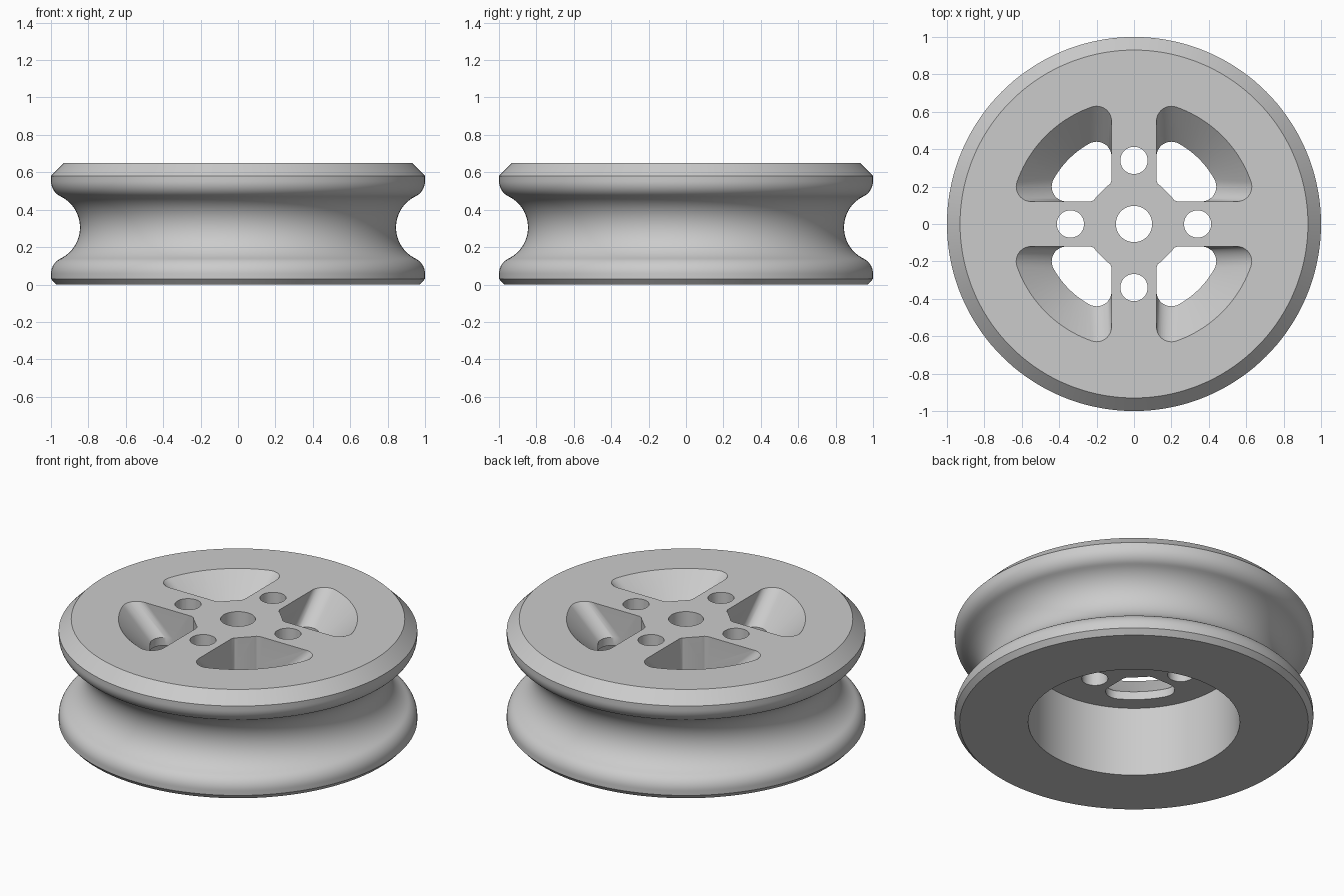
import bpy, bmesh, math
from math import sin, cos, pi, radians, hypot, atan2

cube = bpy.data.objects.get("Cube")
if cube:
    bpy.data.objects.remove(cube, do_unlink=True)

grey = bpy.data.materials.new("plain grey")
grey.use_nodes = True
colour = (0.6, 0.6, 0.6, 1)
grey.diffuse_color = colour
grey.node_tree.nodes["Principled BSDF"].inputs["Base Color"].default_value = colour

HEIGHT, CEILING, SLOPE_START = 0.65, 0.43, 0.48


def arc(cx, cy, r, start, end, n):
    """Points along an arc, angles in radians."""
    return [(cx + r * cos(start + (end - start) * i / n),
             cy + r * sin(start + (end - start) * i / n)) for i in range(n + 1)]


def make_object(name, bm):
    bmesh.ops.recalc_face_normals(bm, faces=bm.faces)
    mesh = bpy.data.meshes.new(name)
    bm.to_mesh(mesh)
    bm.free()
    obj = bpy.data.objects.new(name, mesh)
    bpy.context.collection.objects.link(obj)
    mesh.materials.append(grey)
    return obj


def bridge(bm, rings, closed):
    """Quads between successive closed rings of vertices."""
    pairs = list(zip(rings, rings[1:]))
    if closed:
        pairs.append((rings[-1], rings[0]))
    for a, b in pairs:
        for i in range(len(a)):
            j = (i + 1) % len(a)
            bm.faces.new((a[i], a[j], b[j], b[i]))


def loft(bm, outlines, turn):
    """Closed solid through outlines given as (z, points), turned about z."""
    c, s = cos(turn), sin(turn)
    rings = [[bm.verts.new((x * c - y * s, x * s + y * c, z)) for x, y in pts]
             for z, pts in outlines]
    bridge(bm, rings, False)
    bm.faces.new(rings[0])
    bm.faces.new(rings[-1])


# Wheel cross-section: round groove blended into rounded rims
mid, groove_x, groove_r, lip_r = 0.305, 1.03, 0.185, 0.09
lip_x = 1 - lip_r
dx = groove_x - lip_x
dz = math.sqrt((groove_r + lip_r) ** 2 - dx ** 2)
lean = atan2(dz, dx)
profile = [(0.097, CEILING), (0.59, CEILING), (0.59, 0), (0.972, 0), (1, 0.03)]
profile += arc(lip_x, mid - dz, lip_r, 0, lean, 10)
profile += arc(groove_x, mid, groove_r, pi + lean, pi - lean, 28)[1:-1]
profile += arc(lip_x, mid + dz, lip_r, -lean, 0, 10)
profile += [(1, 0.58), (0.93, HEIGHT), (0.097, HEIGHT)]

bm = bmesh.new()
SEG = 144
bridge(bm, [[bm.verts.new((r * cos(2 * pi * i / SEG), r * sin(2 * pi * i / SEG), z))
             for i in range(SEG)] for r, z in profile], True)
wheel = make_object("grooved_wheel", bm)


def pocket_outline(shift):
    """One quadrant pocket, its outer wall moved outward by shift."""
    cx, cy, r = 0.36 + shift, 0.2, 0.08
    tilt = atan2(cy, cx)
    pts = [(0.14, 0.205), (0.205, 0.14), (0.215, 0.127), (0.235, 0.12)]
    pts += arc(cx, cy, r, -pi / 2, tilt, 12)
    pts += arc(0, 0, hypot(cx, cy) + r, tilt, pi / 2 - tilt, 20)[1:-1]
    pts += arc(cy, cx, r, pi / 2 - tilt, pi, 12)
    return pts + [(0.12, 0.235), (0.127, 0.215)]


# Cutter for four spoke pockets and four bolt holes
bm = bmesh.new()
full = 0.19
over = full * 0.05 / (HEIGHT - SLOPE_START)
hole = arc(0.34, 0, 0.073, 0, 2 * pi, 40)[:-1]
for k in range(4):
    turn = k * pi / 2
    loft(bm, [(0.35, pocket_outline(0)), (SLOPE_START, pocket_outline(0)),
              (HEIGHT + 0.05, pocket_outline(full + over))], turn)
    loft(bm, [(0.35, hole), (HEIGHT + 0.05, hole)], turn)
cutter = make_object("pocket_cutter", bm)
cutter.hide_render = True

cut = wheel.modifiers.new("pockets", 'BOOLEAN')
cut.operation = 'DIFFERENCE'
cut.solver = 'EXACT'
cut.object = cutter
bpy.ops.object.select_all(action='DESELECT')
wheel.select_set(True)
bpy.context.view_layer.objects.active = wheel
bpy.ops.object.modifier_apply(modifier=cut.name)
bpy.data.objects.remove(cutter, do_unlink=True)
bpy.ops.object.shade_smooth_by_angle(angle=radians(30))
